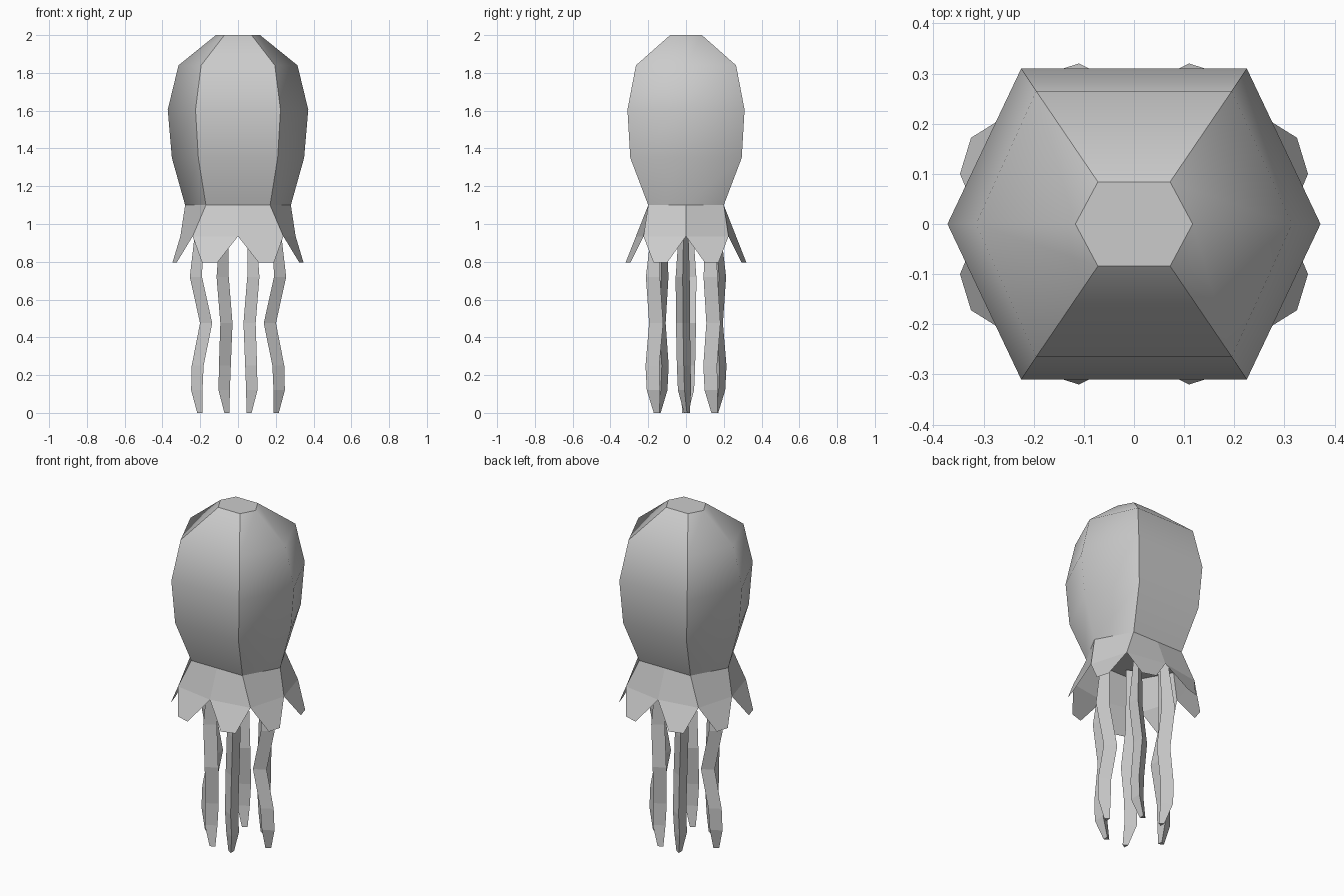
import bpy, bmesh, math
from mathutils import Vector

cube = bpy.data.objects.get("Cube")
if cube:
    bpy.data.objects.remove(cube, do_unlink=True)

grey = bpy.data.materials.new("pale grey")
grey.use_nodes = True
COLOUR = (0.6, 0.6, 0.6, 1)
grey.diffuse_color = COLOUR
grey.node_tree.nodes["Principled BSDF"].inputs["Base Color"].default_value = COLOUR


def finish(name, bm, smooth=False, normals=True):
    if normals:
        bmesh.ops.recalc_face_normals(bm, faces=bm.faces)
    for f in bm.faces:
        f.smooth = smooth
    mesh = bpy.data.meshes.new(name)
    bm.to_mesh(mesh)
    bm.free()
    mesh.materials.append(grey)
    ob = bpy.data.objects.new(name, mesh)
    bpy.context.collection.objects.link(ob)
    return ob


def bridge(bm, low, high):
    n = len(low)
    for i in range(n):
        j = (i + 1) % n
        bm.faces.new((low[i], low[j], high[j], high[i]))


# Bell: stretched hexagon rings (z, tip x, corner x, corner y)
RINGS = [(1.10, 0.28, 0.17, 0.20), (1.35, 0.35, 0.21, 0.295),
         (1.605, 0.372, 0.225, 0.31), (1.84, 0.315, 0.195, 0.265),
         (2.00, 0.117, 0.072, 0.084)]
bm = bmesh.new()
rings = []
for z, tip, cx, cy in RINGS:
    pts = [(tip, 0), (cx, cy), (-cx, cy), (-tip, 0), (-cx, -cy), (cx, -cy)]
    rings.append([bm.verts.new((x, y, z)) for x, y in pts])
for low, high in zip(rings, rings[1:]):
    bridge(bm, low, high)
bm.faces.new(rings[-1])
bm.faces.new(rings[0][::-1])
# Crisp front and back corners, crown and waist; soft side ridges
for e in bm.edges:
    a, b = e.verts
    level = abs(a.co.z - b.co.z) < 1e-4
    corner = not level and abs(a.co.y) > 0.01
    e.smooth = not (corner or (level and (a.co.z < 1.2 or a.co.z > 1.95)))
finish("bell", bm, smooth=True)

# Skirt: eight flared lobes, one front and one side lobe mirrored to each quarter
FRONT_LOBE = [(0, -0.20, 1.10), (0, -0.265, 0.935), (0.11, -0.32, 0.795),
              (0.19, -0.295, 0.795), (0.24, -0.225, 0.935), (0.17, -0.20, 1.10)]
SIDE_LOBE = [(0.17, -0.20, 1.10), (0.24, -0.225, 0.935), (0.325, -0.172, 0.795),
             (0.347, -0.10, 0.795), (0.305, 0, 0.935), (0.28, 0, 1.10)]
bm = bmesh.new()
for sx in (1, -1):
    for sy in (1, -1):
        for lobe in (FRONT_LOBE, SIDE_LOBE):
            v = [bm.verts.new((x * sx, y * sy, z)) for x, y, z in lobe]
            for quad in ((0, 1, 4, 5), (1, 2, 3, 4)):
                q = [v[i] for i in quad]
                bm.faces.new(q if sx * sy > 0 else q[::-1])
bmesh.ops.remove_doubles(bm, verts=bm.verts, dist=0.0005)
finish("skirt", bm, normals=False)


# Tentacles: wavy three-sided prisms with tapered ends
def tentacle(name, path, angle):
    bm = bmesh.new()
    loops = []
    for x, y, z, r in path:
        loops.append([bm.verts.new((x + r * math.cos(angle + k * math.tau / 3),
                                    y + r * math.sin(angle + k * math.tau / 3), z))
                      for k in range(3)])
    for low, high in zip(loops, loops[1:]):
        bridge(bm, low, high)
    bm.faces.new(loops[0])
    bm.faces.new(loops[-1])
    finish(name, bm)


LEVELS = [(0.0, 0.018), (0.12, 0.040), (0.25, 0.042), (0.475, 0.043),
          (0.72, 0.043), (1.09, 0.022)]
PATHS = {
    "side": (0, [(0.198, 0.005), (0.208, -0.008), (0.203, -0.012),
                 (0.158, -0.016), (0.212, -0.0175), (0.19, -0.01)]),
    "front": (-math.pi / 3, [(0.063, -0.155), (0.083, -0.173), (0.08, -0.178),
                             (0.072, -0.158), (0.092, -0.175), (0.075, -0.15)]),
    "back": (math.pi / 3, [(0.063, 0.150), (0.083, 0.133), (0.08, 0.128),
                           (0.072, 0.145), (0.092, 0.130), (0.075, 0.13)]),
}
for label, (angle, path) in PATHS.items():
    for turn in (1, -1):
        pts = [(turn * x, turn * y, z, r) for (x, y), (z, r) in zip(path, LEVELS)]
        tentacle(f"{label}_tentacle_{'left' if turn > 0 else 'right'}", pts,
                 angle if turn > 0 else angle + math.pi)
